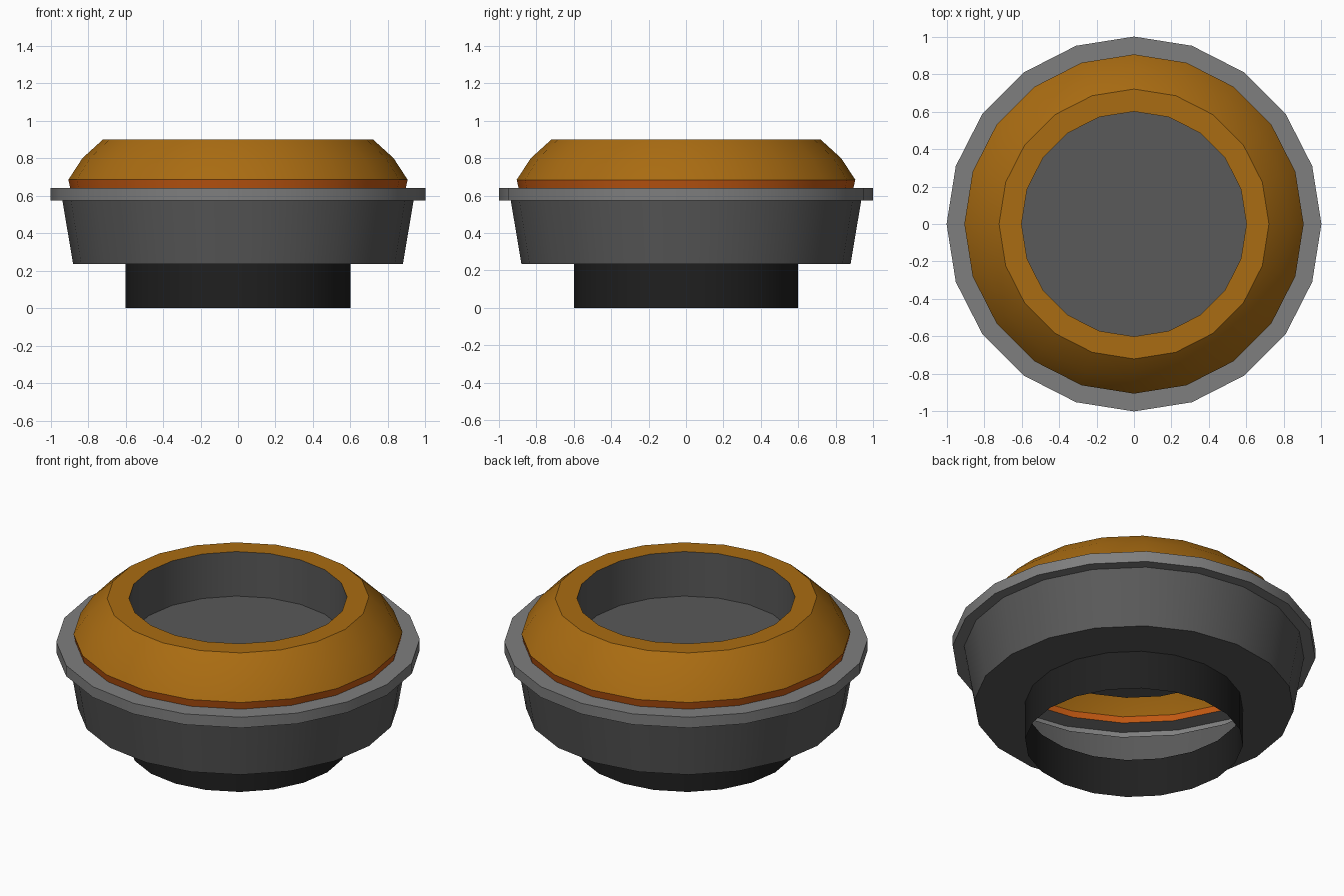
import bpy, bmesh, math

if "Cube" in bpy.data.objects:
    bpy.data.objects.remove(bpy.data.objects["Cube"])

SIDES = 20


def material(name, rgb):
    m = bpy.data.materials.new(name)
    m.diffuse_color = (*rgb, 1)
    m.use_nodes = True
    m.node_tree.nodes["Principled BSDF"].inputs["Base Color"].default_value = m.diffuse_color
    return m


def revolve(name, profile, mat, floor=False):
    """Spin (radius, z) points around z; faces point outward when listed bottom to top."""
    bm = bmesh.new()
    rings = []
    for r, z in profile:
        rings.append([bm.verts.new((r * math.cos(a), r * math.sin(a), z))
                      for a in (2 * math.pi * i / SIDES for i in range(SIDES))])
    for a, b in zip(rings, rings[1:]):
        for i in range(SIDES):
            j = (i + 1) % SIDES
            bm.faces.new((a[i], a[j], b[j], b[i]))
    if floor:
        bm.faces.new(rings[-1])
    mesh = bpy.data.meshes.new(name)
    bm.to_mesh(mesh)
    bm.free()
    mesh.materials.append(mat)
    obj = bpy.data.objects.new(name, mesh)
    bpy.context.collection.objects.link(obj)
    bpy.ops.object.select_all(action='DESELECT')
    obj.select_set(True)
    bpy.context.view_layer.objects.active = obj
    bpy.ops.object.shade_smooth_by_angle(angle=math.radians(35))
    return obj


black = material("black", (0.014, 0.014, 0.014))
dark_grey = material("dark_grey", (0.1, 0.1, 0.1))
light_grey = material("light_grey", (0.21, 0.21, 0.21))
amber = material("amber", (0.4, 0.15, 0.006))
orange = material("orange", (0.55, 0.1, 0.006))

# Open tube at the bottom
revolve("base_tube", [(0.6, 0), (0.6, 0.235)], black)
# Flared body with flat underside
revolve("body", [(0.6, 0.235), (0.88, 0.235), (0.937, 0.575)], dark_grey)
# Projecting rim
revolve("rim", [(0.937, 0.575), (1, 0.575), (1, 0.64), (0.895, 0.64)], light_grey)
# Narrow band under the dome
revolve("band", [(0.895, 0.64), (0.905, 0.685)], orange)
# Rounded collar with flat top ring
revolve("collar", [(0.905, 0.685), (0.83, 0.8), (0.72, 0.9), (0.6, 0.9)], amber)
# Sunken well with a floor
revolve("well", [(0.6, 0.9), (0.6, 0.63)], dark_grey, floor=True)
